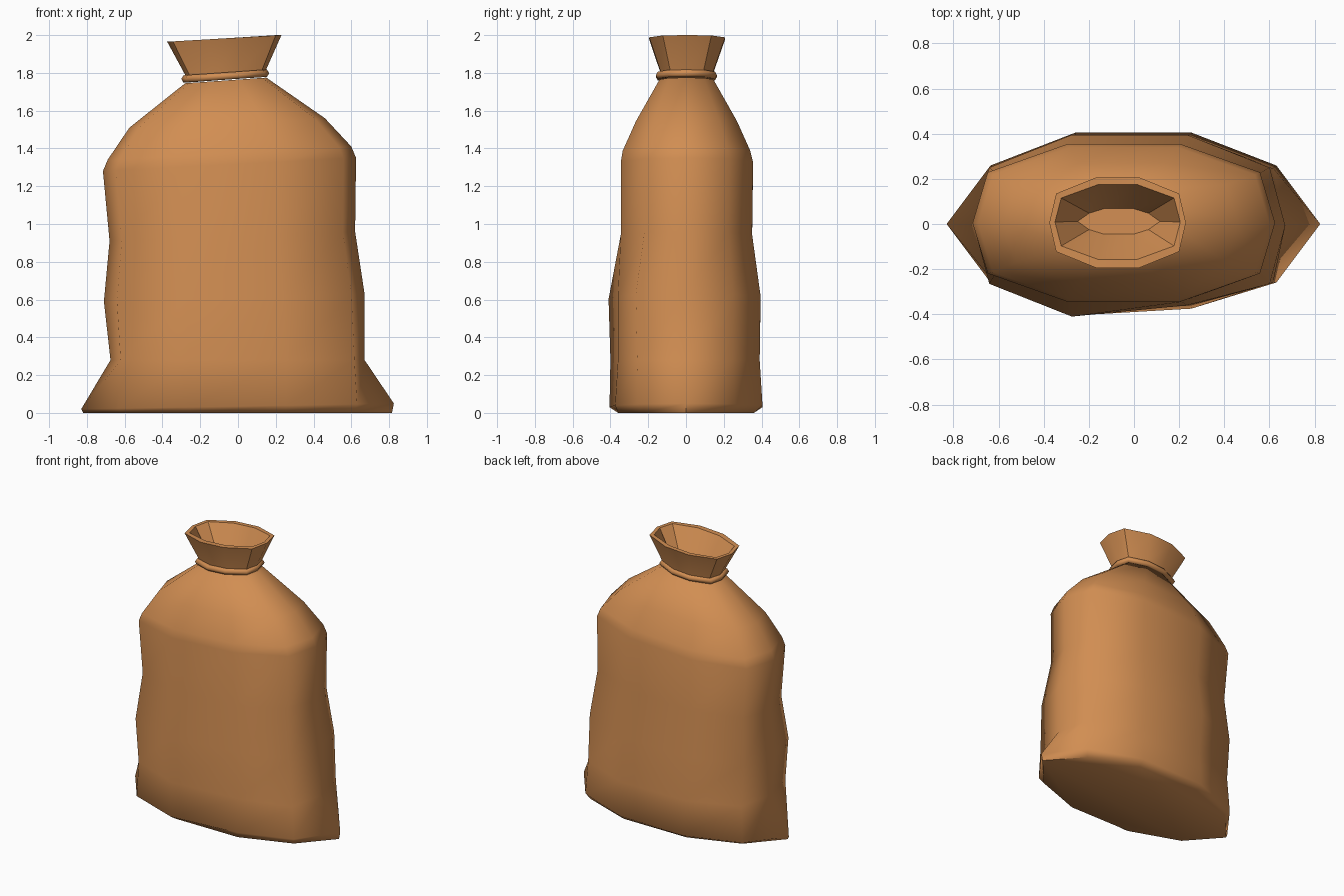
import bpy, bmesh, math

if "Cube" in bpy.data.objects:
    bpy.data.objects.remove(bpy.data.objects["Cube"])

mat = bpy.data.materials.new("burlap")
mat.diffuse_color = (0.64, 0.27, 0.085, 1)
mat.use_nodes = True
mat.node_tree.nodes["Principled BSDF"].inputs["Base Color"].default_value = mat.diffuse_color


def ring(xl, xr, zl, zr, yf, yb, k1=0.9, k2=0.34, dent=0.0):
    """Ten-sided tilted ring; tips at xl/xr, flat front at yf, flat back at yb."""
    cx, hw = (xl + xr) / 2, (xr - xl) / 2
    cy, hy = (yf + yb) / 2, (yb - yf) / 2
    half = [(1, 0), (k1, 0.64), (k2, 1), (-k2, 1), (-k1, 0.64)]
    pts = []
    for u, v in half + [(-u, -v) for u, v in half]:
        y = cy + v * hy
        if u == k2 and v < 0:
            y += dent
        pts.append((cx + u * hw, y, zl + (zr - zl) * (u + 1) / 2))
    return pts


def loft(name, rings, angle, closed=False):
    bm = bmesh.new()
    vs = [[bm.verts.new(p) for p in r] for r in rings]
    n = len(vs[0])
    pairs = list(zip(vs, vs[1:])) + ([(vs[-1], vs[0])] if closed else [])
    for a, b in pairs:
        for i in range(n):
            j = (i + 1) % n
            bm.faces.new((a[i], a[j], b[j], b[i]))
    if not closed:
        bm.faces.new(vs[0][::-1])
        bm.faces.new(vs[-1])
    bmesh.ops.recalc_face_normals(bm, faces=bm.faces)
    me = bpy.data.meshes.new(name)
    bm.to_mesh(me)
    bm.free()
    me.materials.append(mat)
    ob = bpy.data.objects.new(name, me)
    bpy.context.collection.objects.link(ob)
    bpy.ops.object.select_all(action='DESELECT')
    ob.select_set(True)
    bpy.context.view_layer.objects.active = ob
    bpy.ops.object.shade_smooth_by_angle(angle=math.radians(angle))
    return ob


# Sack body: pointed bottom corners, slumped sides, sloping shoulders
loft("sack_body", [
    ring(-0.82, 0.815, 0.00, 0.00, -0.36, 0.36, 0.75, 0.31),
    ring(-0.83, 0.825, 0.02, 0.05, -0.405, 0.405, 0.765, 0.31, 0.03),
    ring(-0.675, 0.67, 0.28, 0.28, -0.40, 0.39, 0.92, 0.38, 0.04),
    ring(-0.71, 0.67, 0.59, 0.63, -0.41, 0.395, 0.9, 0.37, 0.05),
    ring(-0.68, 0.62, 0.91, 0.96, -0.345, 0.35, 0.9, 0.37),
    ring(-0.715, 0.625, 1.28, 1.35, -0.345, 0.355, 0.9, 0.37),
    ring(-0.69, 0.60, 1.34, 1.41, -0.335, 0.34, 0.9, 0.37),
    ring(-0.575, 0.46, 1.51, 1.56, -0.265, 0.27, 0.9, 0.37),
    ring(-0.28, 0.15, 1.745, 1.775, -0.14, 0.145, 0.9, 0.33),
], 65)

# Flared mouth with a thick rim and a shallow well inside
loft("sack_mouth", [
    ring(-0.27, 0.14, 1.75, 1.78, -0.13, 0.14, 0.9, 0.31),
    ring(-0.28, 0.15, 1.79, 1.82, -0.135, 0.145, 0.9, 0.31),
    ring(-0.375, 0.23, 1.965, 2.00, -0.195, 0.207, 0.9, 0.31),
    ring(-0.35, 0.205, 1.965, 2.00, -0.157, 0.175, 0.9, 0.31),
    ring(-0.25, 0.115, 1.775, 1.805, -0.045, 0.068, 0.72, 0.36),
], 30)

# Cord tied round the neck
cord = []
for k in range(6):
    a = math.tau * k / 6
    r, h = 0.022 * math.cos(a), 0.022 * math.sin(a)
    cord.append(ring(-0.278 - r, 0.143 + r, 1.768 + h, 1.798 + h,
                     -0.138 - r, 0.142 + r, 0.9, 0.31))
loft("neck_cord", cord, 65, closed=True)
